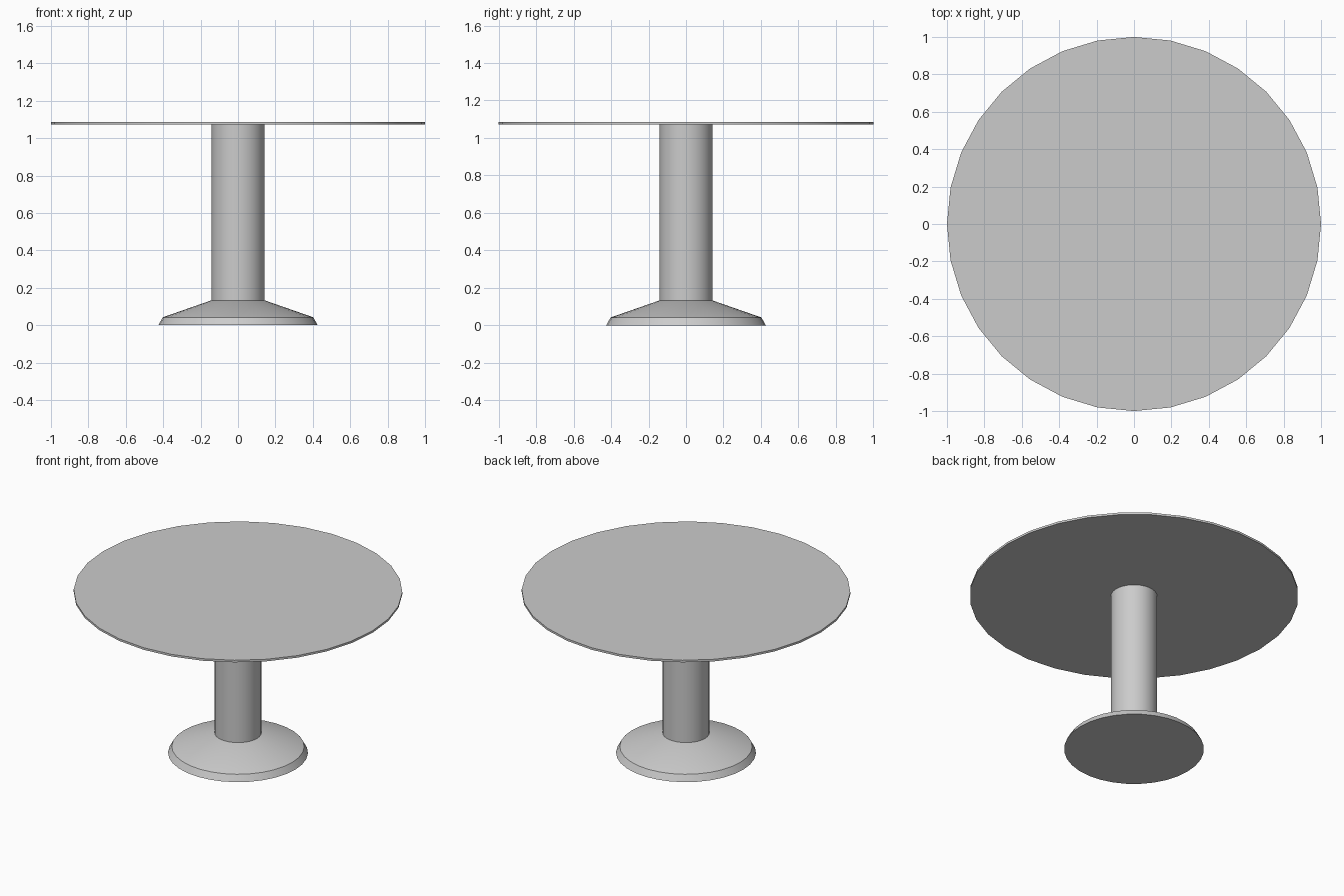
import bpy, bmesh, math

if "Cube" in bpy.data.objects:
    bpy.data.objects.remove(bpy.data.objects["Cube"])

SIDES = 32


def lathe(name, profile):
    """Closed solid of revolution from (radius, z) points, bottom to top."""
    bm = bmesh.new()
    rings = []
    for r, z in profile:
        rings.append([bm.verts.new((r * math.cos(2 * math.pi * i / SIDES),
                                    r * math.sin(2 * math.pi * i / SIDES), z))
                      for i in range(SIDES)])
    for low, high in zip(rings, rings[1:]):
        for i in range(SIDES):
            j = (i + 1) % SIDES
            bm.faces.new((low[i], low[j], high[j], high[i]))
    bm.faces.new(rings[0][::-1])
    bm.faces.new(rings[-1])
    mesh = bpy.data.meshes.new(name)
    bm.to_mesh(mesh)
    bm.free()
    obj = bpy.data.objects.new(name, mesh)
    bpy.context.collection.objects.link(obj)
    bpy.ops.object.select_all(action='DESELECT')
    obj.select_set(True)
    bpy.context.view_layer.objects.active = obj
    bpy.ops.object.shade_smooth_by_angle(angle=math.radians(30))
    return obj


# Flared foot, column and thin round top
lathe("base", [(0.426, 0), (0.403, 0.042), (0.142, 0.133)])
lathe("column", [(0.142, 0.133), (0.142, 1.072)])
lathe("table_top", [(1.0, 1.072), (1.0, 1.086)])
